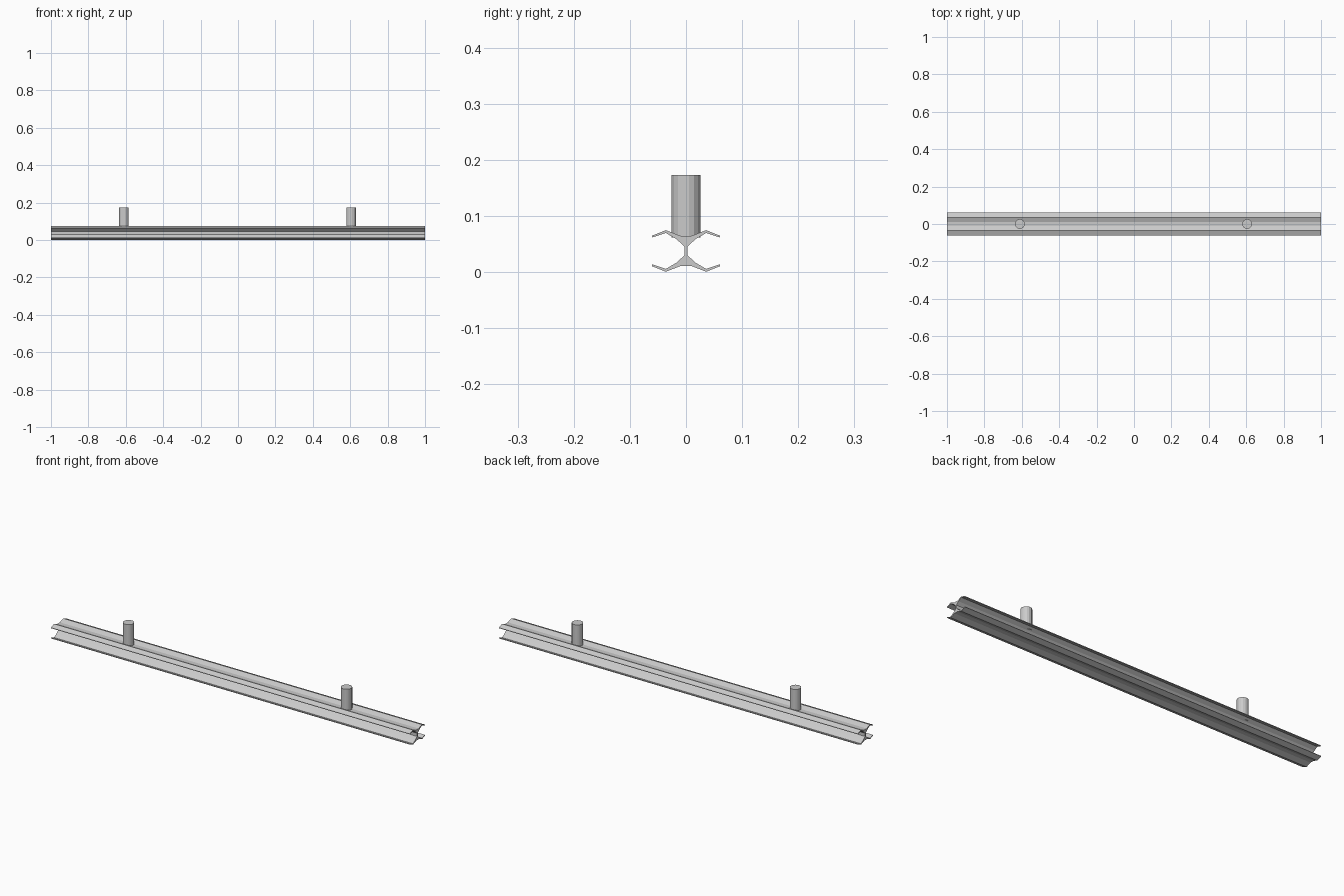
import bpy, bmesh, math

if "Cube" in bpy.data.objects:
    bpy.data.objects.remove(bpy.data.objects["Cube"])

def prism(name, pts, to3d, vec):
    bm = bmesh.new()
    f = bm.faces.new([bm.verts.new(to3d(*p)) for p in pts])
    r = bmesh.ops.extrude_face_region(bm, geom=[f])
    verts = [v for v in r["geom"] if isinstance(v, bmesh.types.BMVert)]
    bmesh.ops.translate(bm, verts=verts, vec=vec)
    bmesh.ops.recalc_face_normals(bm, faces=bm.faces)
    me = bpy.data.meshes.new(name)
    bm.to_mesh(me)
    bm.free()
    ob = bpy.data.objects.new(name, me)
    bpy.context.collection.objects.link(ob)
    return ob

# rail: quarter section mirrored into a double-flanged beam
MID = 0.038
q = [(0.036, 0.037), (0.061, 0.027), (0.060, 0.024), (0.036, 0.032),
     (0.017, 0.021), (0.003, 0.008)]
half = [(0, 0.027), (0.010, 0.027)] + q
right = half + [(y, -z) for y, z in reversed(half)]
left = [(-y, z) for y, z in reversed(right) if y > 0]
prism("rail", right + left, lambda y, z: (-1, y, z + MID), (2, 0, 0))

# two mounting posts
N, R = 16, 0.026
for i, x in enumerate((-0.61, 0.605)):
    ring = [(x + R * math.cos((k + 0.5) * math.tau / N),
             R * math.sin((k + 0.5) * math.tau / N)) for k in range(N)]
    prism(f"post_{i + 1}", ring, lambda a, b: (a, b, 0.062), (0, 0, 0.111))
